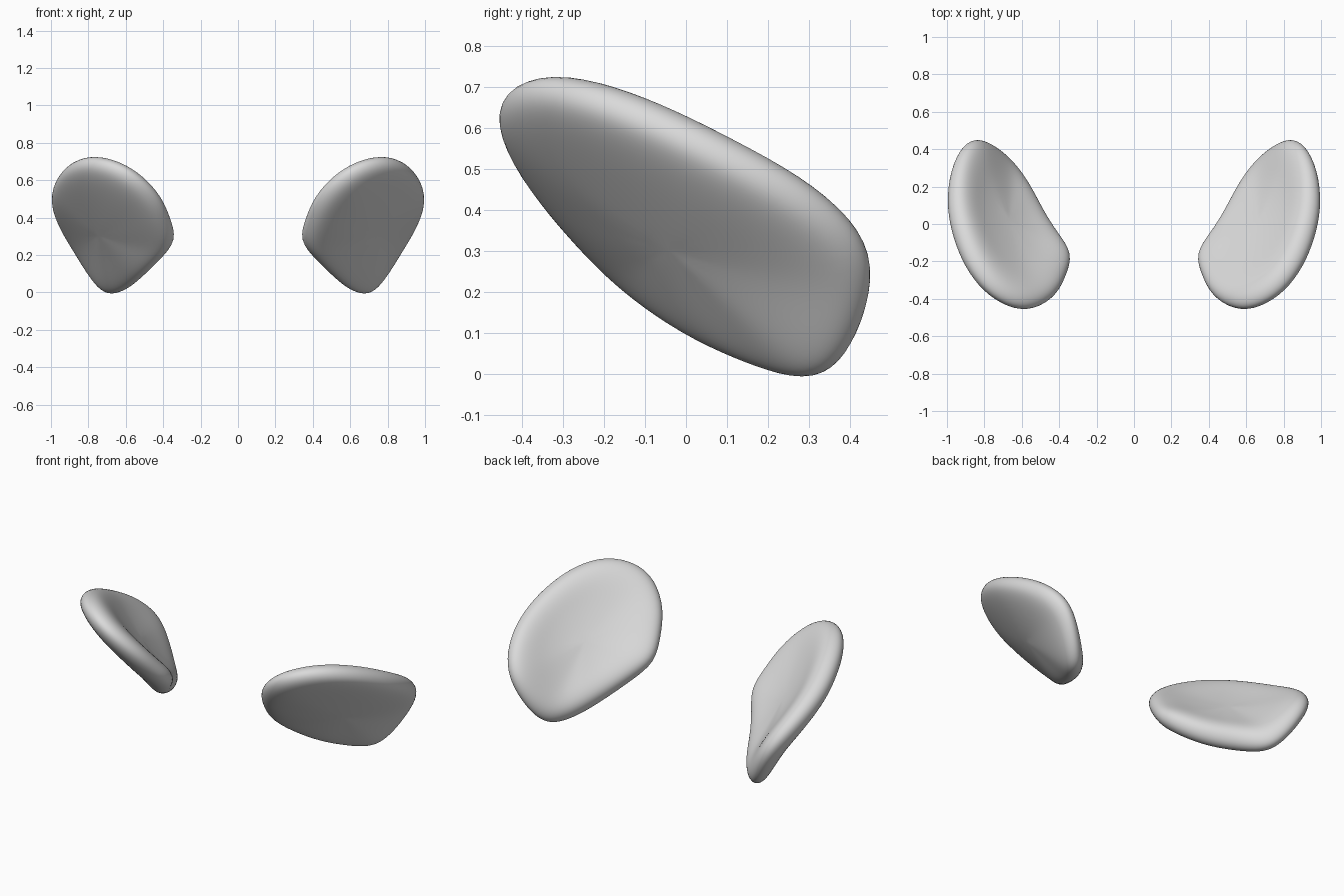
import bpy, bmesh
from mathutils import Vector

cube = bpy.data.objects.get("Cube")
if cube:
    bpy.data.objects.remove(cube, do_unlink=True)

# One plain grey for both pads
grey = bpy.data.materials.new("plain_grey")
grey.use_nodes = True
grey.diffuse_color = (0.7, 0.7, 0.7, 1)
grey.node_tree.nodes["Principled BSDF"].inputs["Base Color"].default_value = (0.7, 0.7, 0.7, 1)

# Outline of the tilted, slightly twisted pad
RIM = [Vector(p) for p in (
    (.79, -.35, .72), (.89, -.21, .69), (.95, -.06, .63), (.985, .1, .55),
    (.975, .27, .46), (.925, .4, .355), (.86, .45, .25), (.785, .42, .12),
    (.72, .37, .03), (.66, .31, .0), (.58, .2, .03), (.5, .04, .1),
    (.42, -.08, .18), (.34, -.18, .265), (.375, -.28, .37), (.42, -.38, .49),
    (.53, -.45, .61), (.65, -.44, .685))]
CENTRE = sum(RIM, Vector()) / len(RIM)
SPOKES = [p - CENTRE for p in RIM]
NORMAL = sum((a.cross(b) for a, b in zip(SPOKES, SPOKES[1:] + SPOKES[:1])), Vector()).normalized()

# Scale and offset of each ring: inner face, round the rim, outer face
SECTION = [(.25, .036), (.5, .047), (.72, .064), (.88, .064), (.98, .042), (1.03, 0),
           (.98, -.044), (.88, -.066), (.72, -.08), (.5, -.09), (.25, -.096)]


def ring_point(spoke, scale, offset):
    """Point between centre and rim; the twist grows towards the rim."""
    height = spoke.dot(NORMAL)
    flat = spoke - NORMAL * height
    return CENTRE + flat * scale + NORMAL * (height * scale ** 2 + offset)


def build_pad(name, side):
    bm = bmesh.new()
    rings = [[bm.verts.new(ring_point(k, s, t)) for k in SPOKES] for s, t in SECTION]
    n = len(RIM)
    for a, b in zip(rings, rings[1:]):
        for i in range(n):
            j = (i + 1) % n
            bm.faces.new((a[i], a[j], b[j], b[i]))
    # Close both faces with fans
    for ring, t in ((rings[0], .033), (rings[-1], -.098)):
        hub = bm.verts.new(CENTRE + NORMAL * t)
        for i in range(n):
            bm.faces.new((hub, ring[i], ring[(i + 1) % n]))
    for v in bm.verts:
        v.co.x *= side
    bmesh.ops.recalc_face_normals(bm, faces=bm.faces[:])
    for f in bm.faces:
        f.smooth = True
    mesh = bpy.data.meshes.new(name)
    bm.to_mesh(mesh)
    bm.free()
    mesh.materials.append(grey)
    obj = bpy.data.objects.new(name, mesh)
    bpy.context.collection.objects.link(obj)
    rounding = obj.modifiers.new("rounding", "SUBSURF")
    rounding.levels = rounding.render_levels = 2


build_pad("left_pad", 1)
build_pad("right_pad", -1)
